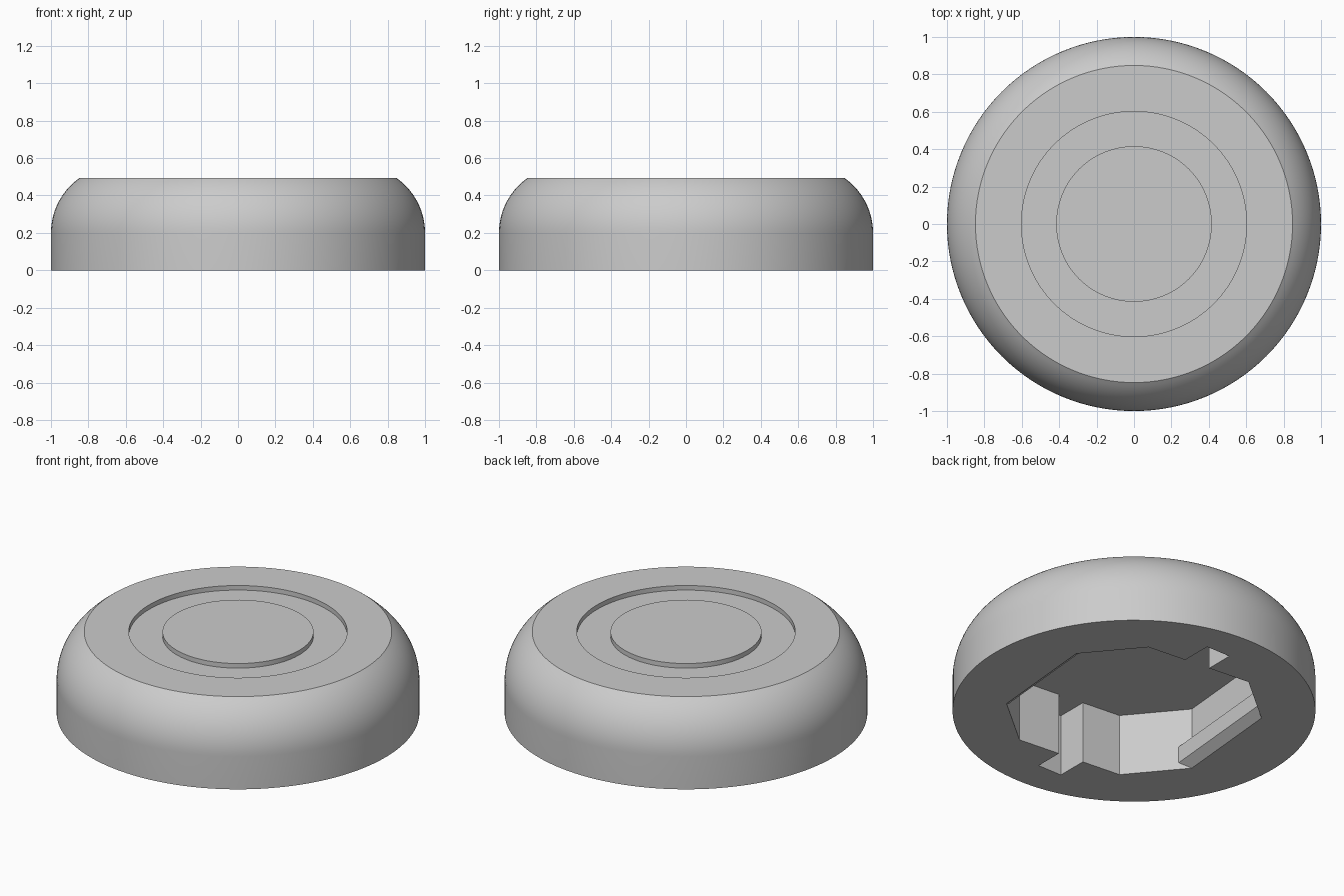
import bpy, bmesh, math
from mathutils import Vector

cube = bpy.data.objects.get("Cube")
if cube:
    bpy.data.objects.remove(cube)

GREY = (0.6, 0.6, 0.6, 1)
mat = bpy.data.materials.new("light grey")
mat.use_nodes = True
mat.diffuse_color = GREY
mat.node_tree.nodes["Principled BSDF"].inputs["Base Color"].default_value = GREY


def add_object(name, bm):
    bmesh.ops.recalc_face_normals(bm, faces=bm.faces)
    mesh = bpy.data.meshes.new(name)
    bm.to_mesh(mesh)
    bm.free()
    mesh.materials.append(mat)
    obj = bpy.data.objects.new(name, mesh)
    bpy.context.collection.objects.link(obj)
    return obj


def lathe(name, profile, steps=128):
    bm = bmesh.new()
    verts = [bm.verts.new((r, 0, z)) for r, z in profile]
    edges = [bm.edges.new(pair) for pair in zip(verts, verts[1:])]
    bmesh.ops.spin(bm, geom=verts + edges, cent=(0, 0, 0), axis=(0, 0, 1),
                   angle=math.tau, steps=steps)
    bmesh.ops.remove_doubles(bm, verts=bm.verts, dist=1e-4)
    return add_object(name, bm)


def loft(name, lower, upper):
    """Closed prism between two matching loops."""
    bm = bmesh.new()
    a = [bm.verts.new(p) for p in lower]
    b = [bm.verts.new(p) for p in upper]
    n = len(a)
    bm.faces.new(a)
    bm.faces.new(b)
    for i in range(n):
        j = (i + 1) % n
        bm.faces.new((a[i], a[j], b[j], b[i]))
    return add_object(name, bm)


def polar(deg, r=0.707):
    return Vector((r * math.cos(math.radians(deg)), r * math.sin(math.radians(deg)), 0))


# Round body: straight skirt, rounded shoulder, flat top with a ring groove
TOP, DEPTH, R, START = 0.493, 0.028, 0.358, 0.2
arc_end = math.asin((TOP - START) / R)
shoulder = [(1 - R + R * math.cos(arc_end * i / 14), START + R * math.sin(arc_end * i / 14))
            for i in range(15)]
profile = [(0, 0), (1, 0)] + shoulder + [
    (0.602, TOP), (0.602, TOP - DEPTH), (0.416, TOP - DEPTH), (0.416, TOP), (0, TOP)]
body = lathe("body", profile)

# Socket underneath: eight-sided pocket with a key notch on two opposite sides
A, B, CEIL = 23.2, 56.5, 0.376
half = [polar(A), polar(B)]
wall_a, wall_b = polar(B), polar(A + 90)
for x, outer in ((0.145, False), (0.145, True), (-0.015, True), (-0.015, False)):
    t = (x - wall_a.x) / (wall_b.x - wall_a.x)
    half.append(Vector((x, 0.8 if outer else wall_a.lerp(wall_b, t).y, 0)))
half += [polar(A + 90), polar(B + 90)]
outline = half + [-p for p in half]
cutter = loft("socket_cutter", [p + Vector((0, 0, -0.1)) for p in outline],
              [p + Vector((0, 0, CEIL)) for p in outline])
cutter.hide_render = True
cut = body.modifiers.new("socket", 'BOOLEAN')
cut.operation = 'DIFFERENCE'
cut.solver = 'EXACT'
cut.object = cutter
bpy.context.view_layer.objects.active = body
bpy.ops.object.modifier_apply(modifier=cut.name)
bpy.data.objects.remove(cutter)

# Retaining ribs along the two walls without notches
section = [(0, 0), (0.052, 0.042), (0.052, 0.143), (0, 0.143)]
for name, side in (("left_rib", 1), ("right_rib", -1)):
    start, end = polar(A) * side, polar(B - 90) * side
    along = (end - start).normalized()
    inward = Vector((along.y, -along.x, 0))
    lower = [start + inward * p - along * p + Vector((0, 0, z)) for p, z in section]
    upper = [end + inward * p + along * p + Vector((0, 0, z)) for p, z in section]
    loft(name, lower, upper)

# Smooth shading on the round body, sharp at its rims
bpy.ops.object.select_all(action='DESELECT')
body.select_set(True)
bpy.context.view_layer.objects.active = body
bpy.ops.object.shade_smooth_by_angle(angle=math.radians(30))
